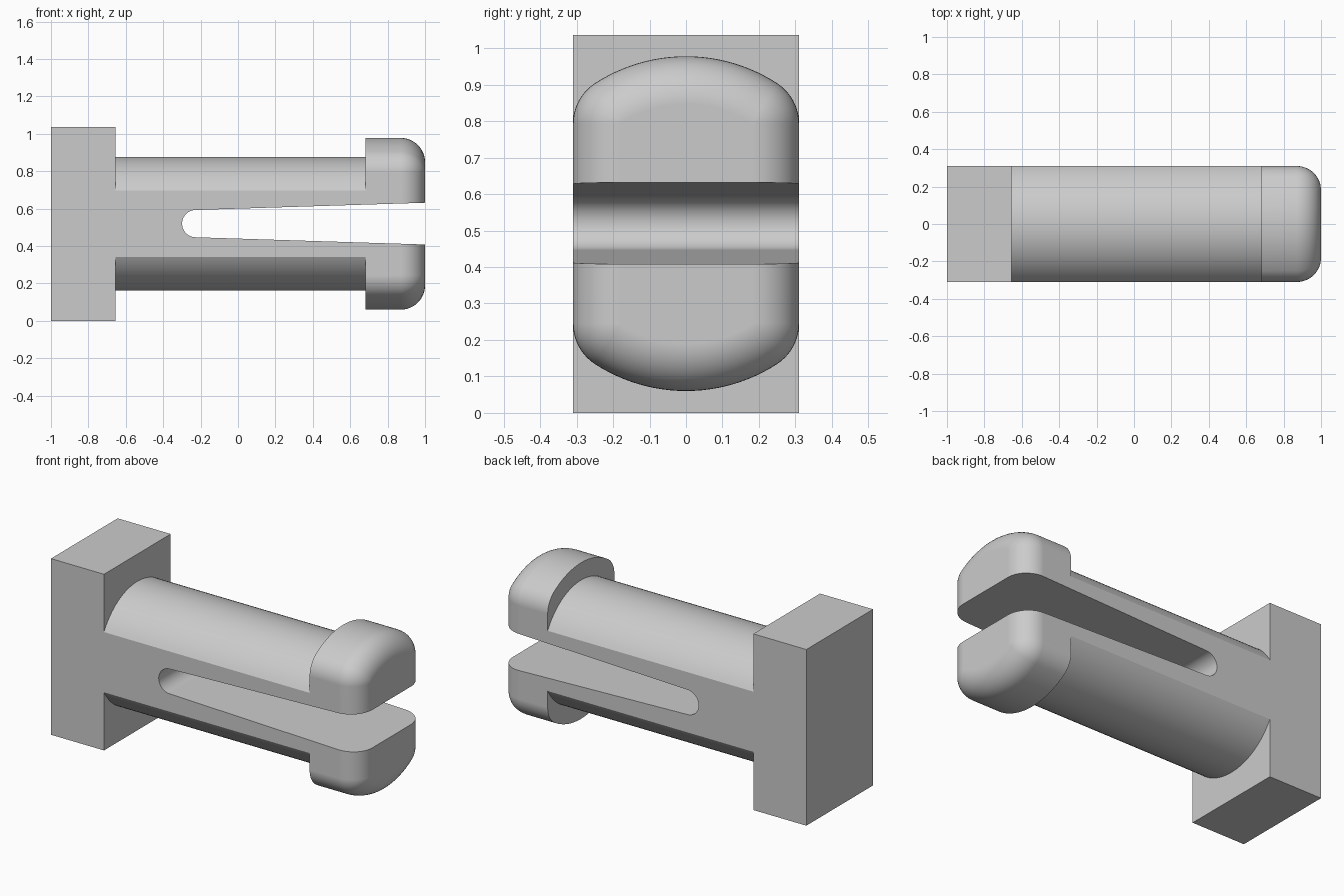
import bpy
import bmesh
from math import sin, cos, pi, asin, sqrt, atan2

if "Cube" in bpy.data.objects:
    bpy.data.objects.remove(bpy.data.objects["Cube"], do_unlink=True)

HALF_Y = 0.31      # half thickness of every part
MID_Z = 0.519      # height of the long axis
SHAFT_R, HEAD_R, FILLET = 0.357, 0.459, 0.13

grey = bpy.data.materials.new("plain_grey")
grey.use_nodes = True
colour = (0.6, 0.6, 0.6, 1)
grey.diffuse_color = colour
grey.node_tree.nodes["Principled BSDF"].inputs["Base Color"].default_value = colour


def loft(name, rings):
    """Closed solid through rings of equal point count."""
    bm = bmesh.new()
    rows = [[bm.verts.new(p) for p in ring] for ring in rings]
    n = len(rows[0])
    for a, b in zip(rows, rows[1:]):
        for i in range(n):
            j = (i + 1) % n
            bm.faces.new((a[i], a[j], b[j], b[i]))
    bm.faces.new(rows[0][::-1])
    bm.faces.new(rows[-1])
    bmesh.ops.recalc_face_normals(bm, faces=bm.faces)
    mesh = bpy.data.meshes.new(name)
    bm.to_mesh(mesh)
    bm.free()
    obj = bpy.data.objects.new(name, mesh)
    bpy.context.collection.objects.link(obj)
    mesh.materials.append(grey)
    return obj


def arc(cy, cz, r, a0, a1, steps):
    """Points on an arc, angle measured from +z towards +y."""
    return [(cy + r * sin(a0 + (a1 - a0) * i / steps),
             cz + r * cos(a0 + (a1 - a0) * i / steps)) for i in range(steps + 1)]


def section(x, half):
    """Full ring from the upper half profile, by a half turn about the axis."""
    full = half + [(-y, -z) for y, z in half]
    return [(x, y, MID_Z + z) for y, z in full]


# Shaft: cylinder with flattened front and back
edge = asin(HALF_Y / SHAFT_R)
shaft_half = arc(0, 0, SHAFT_R, -edge, edge, 32)
shaft = loft("shaft", [section(x, shaft_half) for x in (-0.75, 0.75)])

# Head: flattened disc with rounded corners and a rounded end
corner_r = FILLET + 0.002
cy = HALF_Y - corner_r
cz = sqrt((HEAD_R - corner_r) ** 2 - cy ** 2)
lean = atan2(cy, cz)


def head_ring(x, inset):
    r = corner_r - inset
    half = arc(-cy, cz, r, -pi / 2, -lean, 10)
    half += arc(0, 0, HEAD_R - inset, -lean, lean, 24)[1:-1]
    half += arc(cy, cz, r, lean, pi / 2, 10)
    return section(x, half)


head_rings = [head_ring(0.683, 0)]
for i in range(13):
    t = pi / 2 * i / 12
    head_rings.append(head_ring(1 - FILLET + FILLET * sin(t), FILLET * (1 - cos(t))))
head = loft("head", head_rings)

# Base block
block = [(-HALF_Y, 0), (-HALF_Y, 1.036), (HALF_Y, 1.036), (HALF_Y, 0)]
body = loft("split_clip_body", [[(x, y, z) for y, z in block] for x in (-1, -0.655)])

# Slot cutter: round inner end, widening towards the open end
slot_r, slot_x, open_x = 0.073, -0.226, 1.2
mouth = 0.118
outline = arc(slot_x, 0, slot_r, 0, -pi, 24) + [(open_x, -mouth), (open_x, mouth)]
slot = loft("slot_cutter", [[(x, y, MID_Z + 0.001 + z) for x, z in outline] for y in (-0.5, 0.5)])
slot.hide_render = True

# Join the parts and cut the slot
bpy.context.view_layer.objects.active = body
for tool, kind in ((shaft, "UNION"), (head, "UNION"), (slot, "DIFFERENCE")):
    mod = body.modifiers.new(tool.name, "BOOLEAN")
    mod.operation, mod.solver, mod.object = kind, "EXACT", tool
    bpy.ops.object.modifier_apply(modifier=mod.name)
    bpy.data.objects.remove(tool, do_unlink=True)

# Merge coplanar faces, then shade
bm = bmesh.new()
bm.from_mesh(body.data)
bmesh.ops.remove_doubles(bm, verts=bm.verts, dist=0.0001)
bmesh.ops.dissolve_limit(bm, angle_limit=0.002, verts=bm.verts, edges=bm.edges)
bm.to_mesh(body.data)
bm.free()
bpy.ops.object.select_all(action="DESELECT")
body.select_set(True)
bpy.ops.object.shade_smooth_by_angle(angle=0.45)
weighted = body.modifiers.new("flat_face_normals", "WEIGHTED_NORMAL")
weighted.keep_sharp = True
